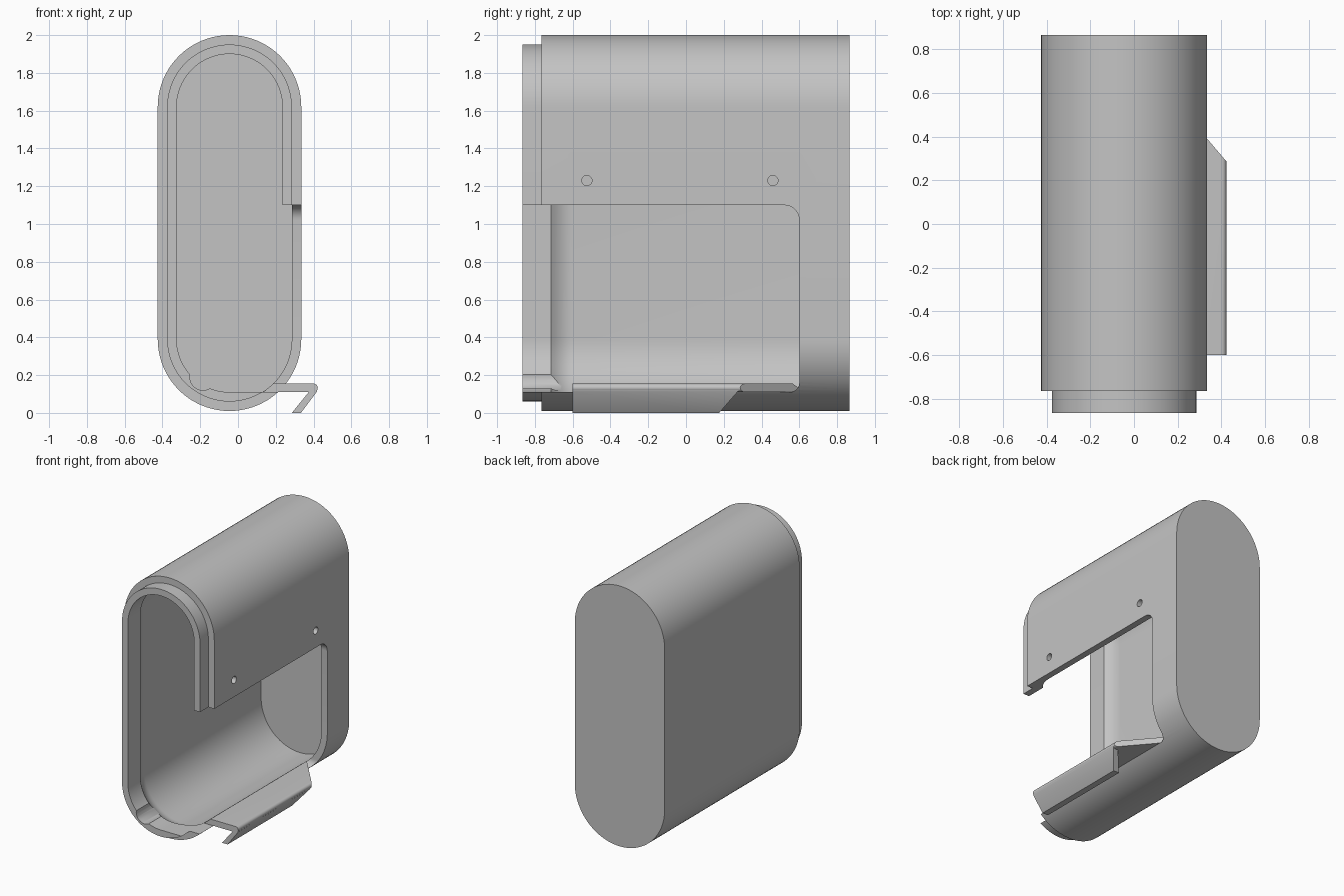
import bpy, bmesh, math
from mathutils import Vector

cube = bpy.data.objects.get("Cube")
if cube:
    bpy.data.objects.remove(cube, do_unlink=True)

grey = bpy.data.materials.new("plain_grey")
grey.use_nodes = True
GREY = (0.55, 0.55, 0.55, 1)
grey.diffuse_color = GREY
grey.node_tree.nodes["Principled BSDF"].inputs["Base Color"].default_value = GREY

CX, Z_LOW, Z_HIGH = -0.045, 0.39, 1.62   # centres of the two round ends


def finish(bm, name):
    bmesh.ops.recalc_face_normals(bm, faces=bm.faces)
    mesh = bpy.data.meshes.new(name)
    bm.to_mesh(mesh)
    bm.free()
    mesh.materials.append(grey)
    obj = bpy.data.objects.new(name, mesh)
    bpy.context.collection.objects.link(obj)
    return obj


def arc(cx, cy, r, start, end, steps=8):
    angles = [math.radians(start + (end - start) * i / steps) for i in range(steps + 1)]
    return [(cx + r * math.cos(a), cy + r * math.sin(a)) for a in angles]


def stadium(r):
    return arc(CX, Z_HIGH, r, 0, 180, 40) + arc(CX, Z_LOW, r, 180, 360, 40)


def prism(points, axis, lo, hi):
    """Extrude an outline along x (outline in y,z) or along y (outline in x,z)."""
    bm = bmesh.new()
    place = (lambda p, t: (t, *p)) if axis == "x" else (lambda p, t: (p[0], t, p[1]))
    face = bm.faces.new([bm.verts.new(place(p, lo)) for p in points])
    moved = bmesh.ops.extrude_face_region(bm, geom=[face])["geom"]
    shift = Vector((hi - lo, 0, 0) if axis == "x" else (0, hi - lo, 0))
    bmesh.ops.translate(bm, vec=shift, verts=[v for v in moved if isinstance(v, bmesh.types.BMVert)])
    return bm


def slice_off(bm, point, normal):
    geom = bm.verts[:] + bm.edges[:] + bm.faces[:]
    bmesh.ops.bisect_plane(bm, geom=geom, plane_co=point, plane_no=normal, clear_outer=True)
    bmesh.ops.holes_fill(bm, edges=[e for e in bm.edges if e.is_boundary])


def activate(obj):
    bpy.ops.object.select_all(action="DESELECT")
    obj.select_set(True)
    bpy.context.view_layer.objects.active = obj


def cut(obj, cutter):
    cutter.hide_render = True
    mod = obj.modifiers.new("cut", "BOOLEAN")
    mod.operation, mod.solver, mod.object = "DIFFERENCE", "EXACT", cutter
    activate(obj)
    bpy.ops.object.modifier_apply(modifier=mod.name)
    bpy.data.objects.remove(cutter, do_unlink=True)


# Shell: one loft from the inner back wall, out round the neck, to the outer back
stations = [(0.815, 0.33)]
stations += [(-0.6 - 0.115 * i / 6, 0.33 - 0.05 * (i / 6) ** 2) for i in range(7)]
stations += [(-0.865, 0.28), (-0.865, 0.33), (-0.765, 0.33), (-0.765, 0.38), (0.865, 0.38)]
bm = bmesh.new()
rings = [[bm.verts.new((x, y, z)) for x, z in stadium(r)] for y, r in stations]
for a, b in zip(rings, rings[1:]):
    for i in range(len(a)):
        j = (i + 1) % len(a)
        bm.faces.new((a[i], a[j], b[j], b[i]))
bm.faces.new(rings[0])
bm.faces.new(rings[-1])
shell = finish(bm, "shell")

# Side window, open towards the front
window = [(-1, 0.11)] + arc(0.55, 0.16, 0.05, -90, 0) + arc(0.52, 1.02, 0.08, 0, 90) + [(-1, 1.1)]
cut(shell, finish(prism(window, "x", CX, 0.6), "window_cutter"))

# Two pin holes above the window
for y in (-0.525, 0.46):
    cut(shell, finish(prism(arc(y, 1.23, 0.027, 0, 345, 23), "x", 0.15, 0.5), "hole_cutter"))

# Notch in the lower corner of the neck
cut(shell, finish(prism(arc(-0.185, 0.19, 0.07, 0, 345, 23), "y", -1, -0.62), "notch_cutter"))

# Ledge under the window, its back corner cut at an angle
ledge_outline = [(0.133, 0.11), (0.187, 0.155)] + arc(0.4, 0.1325, 0.0225, 90, -90)
bm = prism(ledge_outline, "y", -0.6, 0.595)
slice_off(bm, (0.42, 0.29, 0.1), (1, 0.85, 0))
ledge = finish(bm, "ledge")

# Hook folding down and inwards from the ledge
hook_outline = [(0.375, 0.111), (0.395, 0.13), (0.42, 0.122), (0.417, 0.112), (0.333, 0), (0.285, 0)]
bm = prism(hook_outline, "y", -0.6, 0.5)
slice_off(bm, (0.4, 0.28, 0.12), (0, 0.115, -0.1))
hook = finish(bm, "hook")

for obj in (shell, ledge, hook):
    activate(obj)
    bpy.ops.object.shade_smooth_by_angle(angle=math.radians(30))
